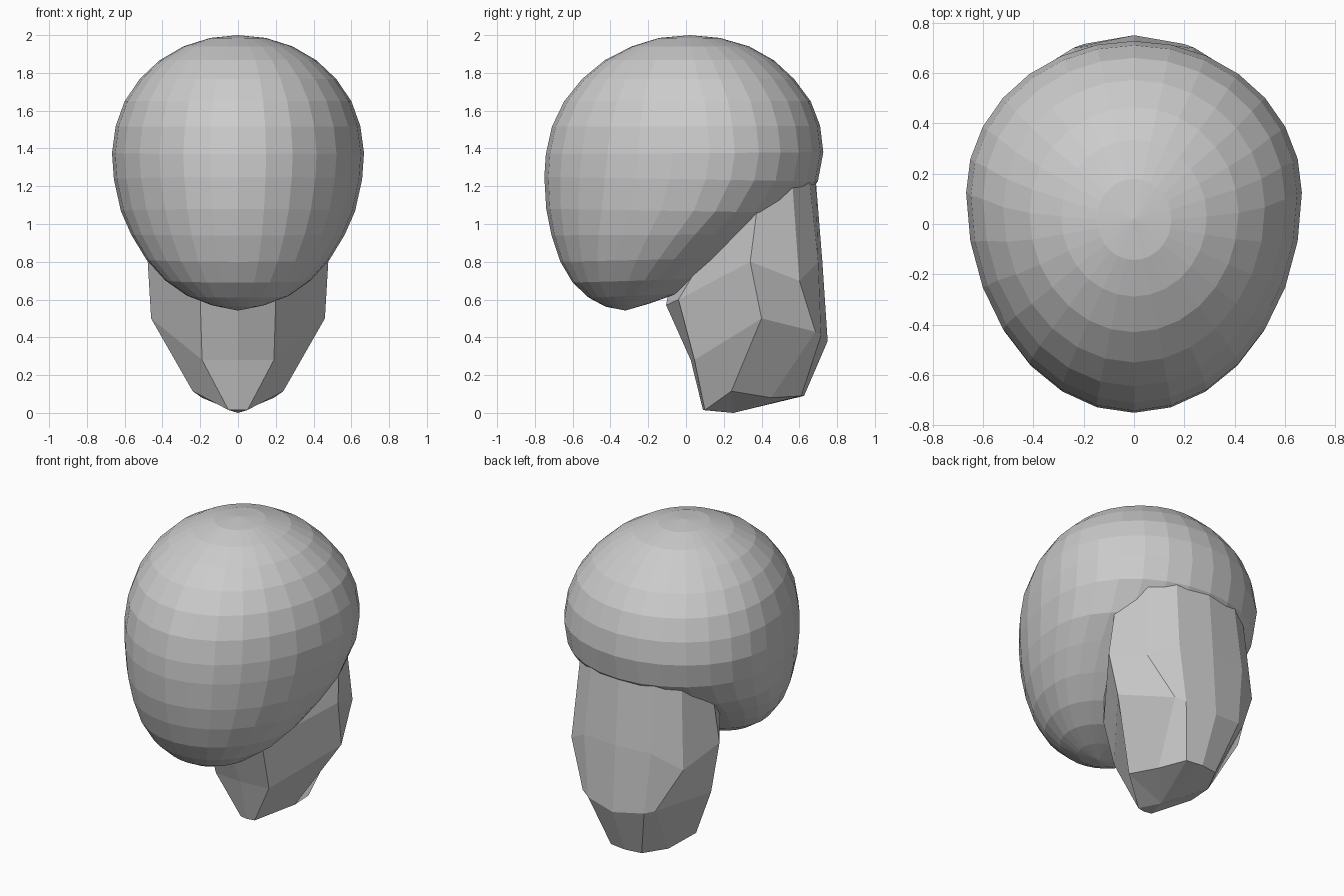
import bpy, bmesh, math

grey = bpy.data.materials.new("plain grey")
grey.diffuse_color = (0.6, 0.6, 0.6, 1)


def finish(bm, name):
    bmesh.ops.recalc_face_normals(bm, faces=bm.faces)
    me = bpy.data.meshes.new(name)
    bm.to_mesh(me)
    bm.free()
    me.materials.append(grey)
    ob = bpy.data.objects.new(name, me)
    bpy.context.collection.objects.link(ob)
    return ob


def loft(bm, rings):
    rows = [[bm.verts.new(p) for p in r] for r in rings]
    n = len(rows[0])
    for a, b in zip(rows, rows[1:]):
        for i in range(n):
            j = (i + 1) % n
            bm.faces.new((a[i], a[j], b[j], b[i]))
    return rows


def fan(bm, row, tip):
    v = bm.verts.new(tip)
    for i in range(len(row)):
        bm.faces.new((row[i], row[(i + 1) % len(row)], v))


# Head: dome above, chin swept forward below
SEG = 28
# half width, front y, front z, back y, back z, widest point (fraction front to back)
levels = [
    (0.148, -0.143, 1.985, 0.18, 1.985, 0.50),
    (0.289, -0.288, 1.94, 0.335, 1.94, 0.51),
    (0.415, -0.43, 1.867, 0.465, 1.867, 0.53),
    (0.52, -0.55, 1.768, 0.572, 1.768, 0.55),
    (0.60, -0.645, 1.65, 0.66, 1.65, 0.57),
    (0.648, -0.71, 1.515, 0.71, 1.52, 0.58),
    (0.667, -0.742, 1.37, 0.727, 1.38, 0.59),
    (0.657, -0.75, 1.25, 0.698, 1.225, 0.59),
    (0.62, -0.74, 1.08, 0.56, 1.06, 0.60),
    (0.565, -0.712, 0.94, 0.39, 0.945, 0.60),
    (0.485, -0.665, 0.80, 0.23, 0.82, 0.58),
    (0.385, -0.60, 0.69, 0.09, 0.71, 0.55),
    (0.27, -0.515, 0.61, -0.05, 0.63, 0.52),
    (0.14, -0.425, 0.562, -0.19, 0.58, 0.50),
]
rings = []
for w, fy, fz, by, bz, k in levels:
    yc = fy + (by - fy) * k
    ring = []
    for i in range(SEG):
        a = math.tau * i / SEG
        c = math.cos(a)
        y = yc + c * ((by - yc) if c > 0 else (yc - fy))
        t = (y - fy) / (by - fy)
        ring.append((w * math.sin(a), y, fz + (bz - fz) * t))
    rings.append(ring)
bm = bmesh.new()
rows = loft(bm, rings)
fan(bm, rows[0], (0, 0.02, 2.0))
fan(bm, rows[-1], (0, -0.32, 0.542))
finish(bm, "head")

# Neck: faceted half sections, back to front, mirrored across x
sections = [
    [(0, 0.685, 1.26), (0.22, 0.65, 1.26), (0.36, 0.56, 1.26),
     (0.46, 0.38, 1.11), (0.37, 0.18, 0.97), (0, -0.08, 0.72)],
    [(0, 0.722, 0.80), (0.24, 0.70, 0.80), (0.40, 0.60, 0.70),
     (0.478, 0.34, 0.80), (0.20, -0.04, 0.60), (0, -0.105, 0.57)],
    [(0, 0.75, 0.38), (0.20, 0.715, 0.41), (0.26, 0.685, 0.43),
     (0.46, 0.40, 0.50), (0.19, 0.045, 0.28), (0, 0.025, 0.28)],
    [(0, 0.625, 0.09), (0.11, 0.61, 0.09), (0.19, 0.45, 0.08),
     (0.24, 0.24, 0.115), (0.05, 0.10, 0.015), (0, 0.09, 0.015)],
]
bm = bmesh.new()
rows = loft(bm, [s + [(-x, y, z) for x, y, z in s[-2:0:-1]] for s in sections])
fan(bm, rows[-1], (0, 0.25, 0))
fan(bm, rows[0], (0, 0.25, 1.15))
finish(bm, "neck")
